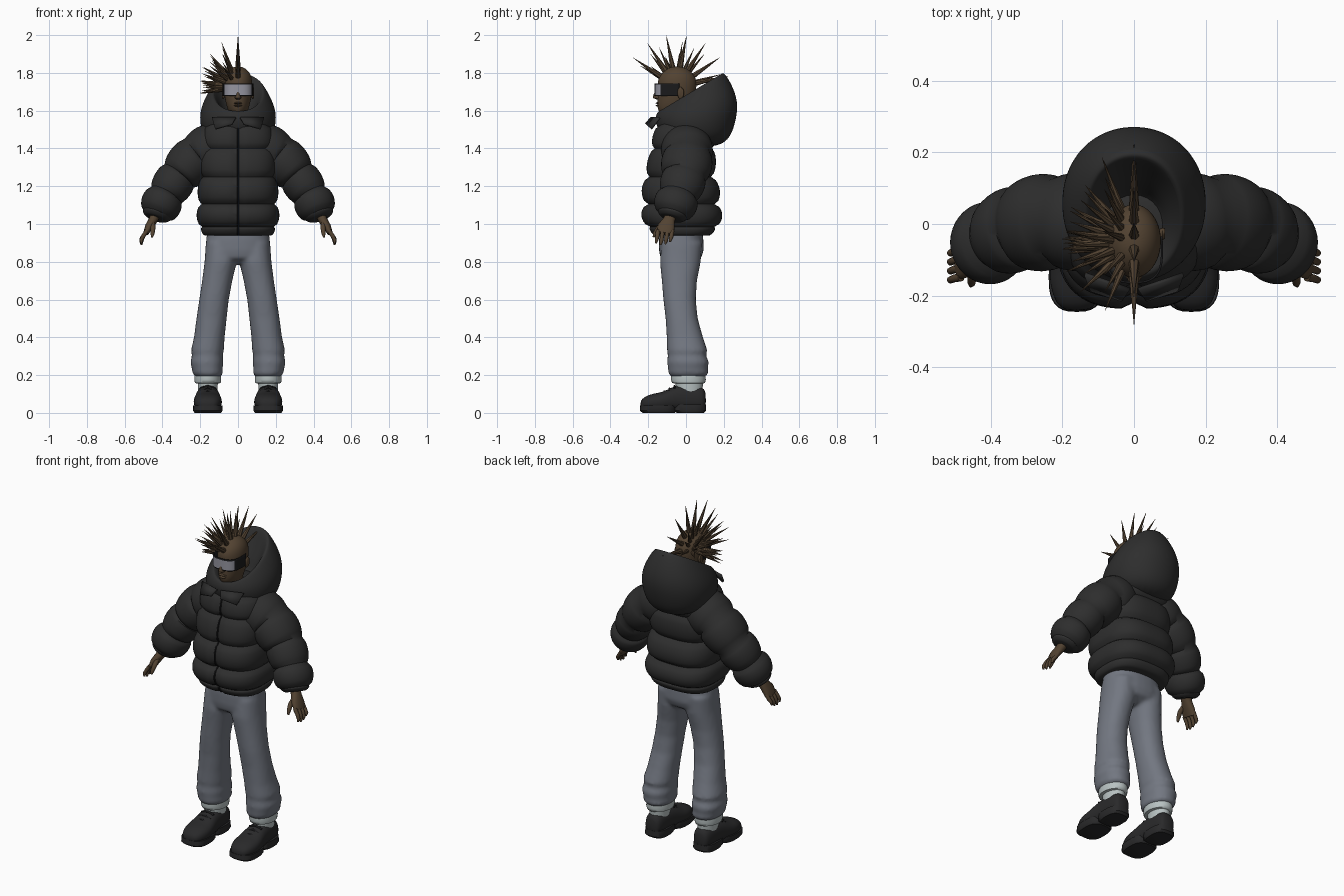
import bpy, bmesh, math, random
from mathutils import Vector

cube = bpy.data.objects.get("Cube")
if cube:
    bpy.data.objects.remove(cube, do_unlink=True)
random.seed(4)
X, Y, Z = Vector((1, 0, 0)), Vector((0, 1, 0)), Vector((0, 0, 1))


def material(name, r, g, b):
    m = bpy.data.materials.new(name)
    m.use_nodes = True
    m.diffuse_color = (r, g, b, 1)
    bsdf = m.node_tree.nodes["Principled BSDF"]
    bsdf.inputs["Base Color"].default_value = (r, g, b, 1)
    bsdf.inputs["Roughness"].default_value = 0.8
    return m


JACKET = material("jacket black", .027, .027, .027)
TRIM = material("trim black", .01, .01, .011)
SHOE = material("shoe black", .022, .022, .023)
DENIM = material("trouser grey", .17, .185, .22)
SKIN = material("brown skin", .085, .055, .031)
SOCK = material("pale sock", .48, .54, .54)
LENS = material("visor lens", .3, .3, .35)


def ring(c, u, v, n=2.0, seg=32):
    """Superellipse around c with half axes u and v."""
    out = []
    for k in range(seg):
        a = math.tau * k / seg
        p, q = math.cos(a), math.sin(a)
        out.append(c + u * math.copysign(abs(p) ** (2 / n), p)
                   + v * math.copysign(abs(q) ** (2 / n), q))
    return out


def tube(rows, n=2.0, seg=32, axis=None, side=Y):
    """Rings along rows of (x, y, z, radius across, radius along side)."""
    pts = [Vector(r[:3]) for r in rows]
    rings = []
    for i, r in enumerate(rows):
        t = axis or (pts[min(i + 1, len(pts) - 1)] - pts[max(i - 1, 0)]).normalized()
        v = (side - t * side.dot(t)).normalized()
        rings.append(ring(pts[i], t.cross(v) * r[3], v * r[4], n, seg))
    return rings


def levels(rows, x=0):
    """Rows of (z, front y, back y, half width) as tube rows."""
    return [(x, (f + b) / 2, z, w, (b - f) / 2) for z, f, b, w in rows]


def puffed(seams, bulges, steps=8):
    """Quilted profile: swell between each pair of seams."""
    rows = []
    for a, b, (ba, bb) in zip(seams, seams[1:], bulges):
        for k in range(steps):
            t = k / steps
            s = math.sqrt(math.sin(math.pi * t))
            r = [p + (q - p) * t for p, q in zip(a, b)]
            r[3] += ba * s
            r[4] += bb * s
            rows.append(r)
    return rows + [list(seams[-1])]


def finish(name, bm, mat, subsurf=0, mirror=False, angle=60):
    bmesh.ops.recalc_face_normals(bm, faces=bm.faces)
    me = bpy.data.meshes.new(name)
    bm.to_mesh(me)
    bm.free()
    me.shade_smooth()
    me.set_sharp_from_angle(angle=math.radians(angle))
    me.materials.append(mat)
    ob = bpy.data.objects.new(name, me)
    bpy.context.collection.objects.link(ob)
    if mirror:
        ob.modifiers.new("Mirror", "MIRROR").use_mirror_merge = False
    if subsurf:
        s = ob.modifiers.new("Subdivision", "SUBSURF")
        s.levels = s.render_levels = subsurf
    return ob


def loft(name, parts, mat, caps=True, **kw):
    bm = bmesh.new()
    for rings in parts:
        vs = [[bm.verts.new(p) for p in r] for r in rings]
        n = len(vs[0])
        for a, b in zip(vs, vs[1:]):
            for k in range(n):
                bm.faces.new((a[k], a[(k + 1) % n], b[(k + 1) % n], b[k]))
        if caps:
            bm.faces.new(vs[0])
            bm.faces.new(vs[-1])
    return finish(name, bm, mat, **kw)


# Quilted jacket body, pinched along the front fastening
seams = levels([(.94, -.165, .125, .178), (.985, -.19, .15, .19), (1.105, -.2, .15, .192),
                (1.25, -.195, .132, .185), (1.4, -.168, .135, .18), (1.52, -.145, .13, .165),
                (1.58, -.09, .08, .08)])
body_rows = puffed(seams, [(.01, .012), (.028, .042), (.025, .038), (.022, .025),
                           (.02, .022), (.01, .01)])
body = tube(body_rows, n=2.7, seg=72, axis=Z)
for r in body:
    for p in r:
        if p.y < 0:
            p.y += .018 * math.exp(-(p.x / .018) ** 2)
loft("jacket_body", [body], JACKET, angle=50)
zip_rows = [(0, r[1] - r[4] + .013, r[2], .004, .005) for r in body_rows[:-8]]
loft("front_zip", [tube(zip_rows, seg=8, axis=Z)], TRIM)

# Quilted sleeves
sleeve = puffed([(.1, 0, 1.425, .11, .115), (.215, .01, 1.365, .11, .118),
                 (.315, -.005, 1.255, .095, .108), (.385, -.04, 1.155, .084, .092),
                 (.43, -.072, 1.05, .076, .078), (.437, -.078, 1.03, .055, .055)],
                [(.02, .02), (.02, .022), (.018, .018), (.028, .03), (.006, .006)])
loft("sleeves", [tube(sleeve, seg=40)], JACKET, mirror=True, angle=50)

# Hood lying open behind the head: (front y, z), (back y, z), half width
hood = []
for f, b, w in [((-.07, 1.53), (.08, 1.55), .07), ((-.095, 1.565), (.1, 1.63), .085),
                ((-.115, 1.585), (.15, 1.72), .105), ((-.14, 1.6), (.185, 1.8), .13),
                ((-.155, 1.59), (.205, 1.805), .145), ((-.165, 1.56), (.255, 1.72), .187),
                ((-.16, 1.53), (.28, 1.63), .205), ((-.15, 1.5), (.262, 1.53), .2),
                ((-.13, 1.47), (.23, 1.44), .175), ((-.1, 1.45), (.14, 1.4), .11)]:
    F, B = Vector((0, *f)), Vector((0, *b))
    hood.append(ring((F + B) / 2, X * w, (B - F) / 2, 2.1, 24))
loft("hood", [hood], JACKET, subsurf=2)

# Pointed collar flaps
bm = bmesh.new()
bm.faces.new([bm.verts.new(p) for p in ((.01, -.178, 1.56), (.135, -.135, 1.56),
                                        (.118, -.18, 1.5), (.03, -.208, 1.525))])
flap = finish("collar_flaps", bm, JACKET, mirror=True)
flap.modifiers.new("Thickness", "SOLIDIFY").thickness = .012

# Loose trousers, hips and legs fused
hips = tube(levels([(.98, -.14, .085, .16), (.92, -.145, .092, .168), (.86, -.143, .094, .174),
                    (.82, -.135, .08, .165), (.79, -.09, .03, .08)]), n=2.3, axis=Z)
leg = [(.9, -.13, .085, .08, .09), (.8, -.138, .078, .085, .092), (.7, -.128, .058, .08, .11),
       (.6, -.12, .052, .078, .127), (.5, -.108, .062, .08, .14), (.4, -.102, .09, .081, .152),
       (.33, -.1, .113, .087, .162), (.305, -.096, .105, .081, .162), (.27, -.1, .122, .088, .165),
       (.235, -.095, .115, .081, .163), (.21, -.094, .12, .081, .16), (.19, -.078, .1, .066, .158)]
parts = [hips]
for s in (-1, 1):
    parts.append(tube([(s * x, (f + b) / 2, z, w, (b - f) / 2) for z, f, b, w, x in leg],
                      n=2.2, axis=Z))
trousers = loft("trousers", parts, DENIM)
fuse = trousers.modifiers.new("Fuse", "REMESH")
fuse.mode = "VOXEL"
fuse.voxel_size = .011
fuse.use_smooth_shade = True
relax = trousers.modifiers.new("Relax", "SMOOTH")
relax.iterations = 5

# Socks
loft("socks", [tube(levels([(.1, -.05, .085, .05), (.155, -.055, .09, .053), (.158, -.073, .1, .068),
                            (.175, -.08, .105, .071), (.2, -.078, .103, .069)], .16), axis=Z)],
     SOCK, mirror=True)

# Chunky shoes with soles and laces: (y, half width, bottom, top)
upper = [(.16, y, (lo + hi) / 2, w, (hi - lo) / 2) for y, w, lo, hi in
         [(-.242, .03, .025, .06), (-.225, .057, .015, .085), (-.17, .076, .01, .105),
          (-.125, .076, .01, .108), (-.08, .068, .01, .135), (-.03, .06, .01, .15),
          (.04, .056, .01, .148), (.088, .05, .01, .14), (.106, .035, .02, .11)]]
loft("shoe_uppers", [tube(upper, n=2.4, seg=20, axis=Y, side=Z)], SHOE, mirror=True, subsurf=1)
sole = [tube(levels(rows, .16), n=2.8, axis=Z) for rows in
        ([(0, -.23, -.06, .07), (.012, -.245, -.05, .078), (.04, -.242, -.05, .077)],
         [(0, -.05, .095, .06), (.012, -.07, .107, .066), (.045, -.07, .105, .063)])]
loft("shoe_soles", sole, SHOE, mirror=True, angle=40)
laces = [tube([(.16 + d, -.06 - .027 * i, .142 - .014 * i - abs(d) * .3, .006, .006)
               for d in (-.04, -.02, 0, .02, .04)], seg=8) for i in range(3)]
loft("shoe_laces", laces, TRIM, mirror=True)

# Hands with four fingers and a thumb
hand = [tube([(.43, -.075, 1.06, .026, .028), (.45, -.09, 1.02, .024, .032),
              (.472, -.105, .985, .021, .046), (.488, -.112, .95, .014, .044)], n=2.3, seg=16)]
for i, drop in enumerate((.005, -.004, 0, .012)):
    y = -.148 + .025 * i
    hand.append(tube([(.482, y, .965, .011, .012), (.502, y - .004, .935, .011, .011),
                      (.512, y - .008, .91 + drop, .01, .01),
                      (.511, y - .012, .893 + drop, .005, .005)], seg=10))
hand.append(tube([(.455, -.11, 1.01, .015, .014), (.45, -.145, .98, .014, .013),
                  (.453, -.165, .95, .011, .011), (.455, -.172, .93, .005, .005)], seg=10))
loft("hands", hand, SKIN, mirror=True)

# Head and neck
head = levels([(1.48, -.09, .04, .05), (1.555, -.1, .03, .05), (1.58, -.135, .025, .042),
               (1.61, -.153, .03, .056), (1.65, -.152, .042, .068), (1.7, -.148, .054, .075),
               (1.75, -.154, .058, .077), (1.79, -.138, .046, .07), (1.82, -.104, .012, .047),
               (1.834, -.07, -.025, .016)])
loft("head", [tube(head, seg=24, axis=Z)], SKIN, subsurf=2)
nose = levels([(1.66, -.158, -.13, .012), (1.668, -.176, -.13, .018), (1.685, -.172, -.13, .012),
               (1.72, -.158, -.13, .008)])
lips = [levels([(z - .007, -.15, -.12, .012), (z, -.162, -.12, .024), (z + .007, -.15, -.12, .014)])
        for z in (1.627, 1.64)]
loft("nose_and_lips", [tube(p, seg=16, axis=Z) for p in [nose] + lips], SKIN)
ear = [(.068, -.03, 1.69, .018, .014), (.079, -.028, 1.693, .032, .018), (.086, -.026, 1.695, .026, .014)]
loft("ears", [tube(ear, seg=16, axis=X)], SKIN, mirror=True)

# Wraparound visor: pale lens in front, dark frame and temples
visor = loft("visor", [tube(levels([(z, -.166, .02, .081) for z in (1.678, 1.683, 1.738, 1.745)]),
                            n=2.8, seg=64, axis=Z)], TRIM, caps=False)
visor.data.materials.append(LENS)
bm = bmesh.new()
bm.from_mesh(visor.data)
bmesh.ops.delete(bm, geom=[f for f in bm.faces if f.calc_center_median().y > -.035], context="FACES")
for f in bm.faces:
    c = f.calc_center_median()
    f.material_index = int(c.y < -.13 and abs(c.x) < .072 and 1.683 < c.z < 1.738)
bm.to_mesh(visor.data)
bm.free()
visor.modifiers.new("Thickness", "SOLIDIFY").thickness = .006

# Hair spikes: a crest along the crown, fanning down the right side only
centre = Vector((0, -.05, 1.725))
spikes = []
for row, count in enumerate((7, 8, 8, 7, 6, 4)):
    lean = math.radians(row * 20)
    for k in range(count):
        a = math.radians(-56 + 134 * k / (count - 1) + (random.uniform(-7, 7) if row else 0))
        d = (Y * math.sin(a) + Z * math.cos(a)) * math.cos(lean) - X * math.sin(lean)
        reach = .278 - .075 * math.sin(lean) + (random.uniform(-.02, .01) if row else 0)
        side = d.orthogonal().normalized()
        width = .012 if row else .016
        spikes.append(tube([(*(centre + d * m), width * w, width * w) for m, w in
                            ((.055, 1), (.1, .95), ((.1 + reach) / 2, .5), (reach, .04))],
                           seg=7, axis=d, side=side))
loft("hair_spikes", spikes, SKIN, angle=40)
